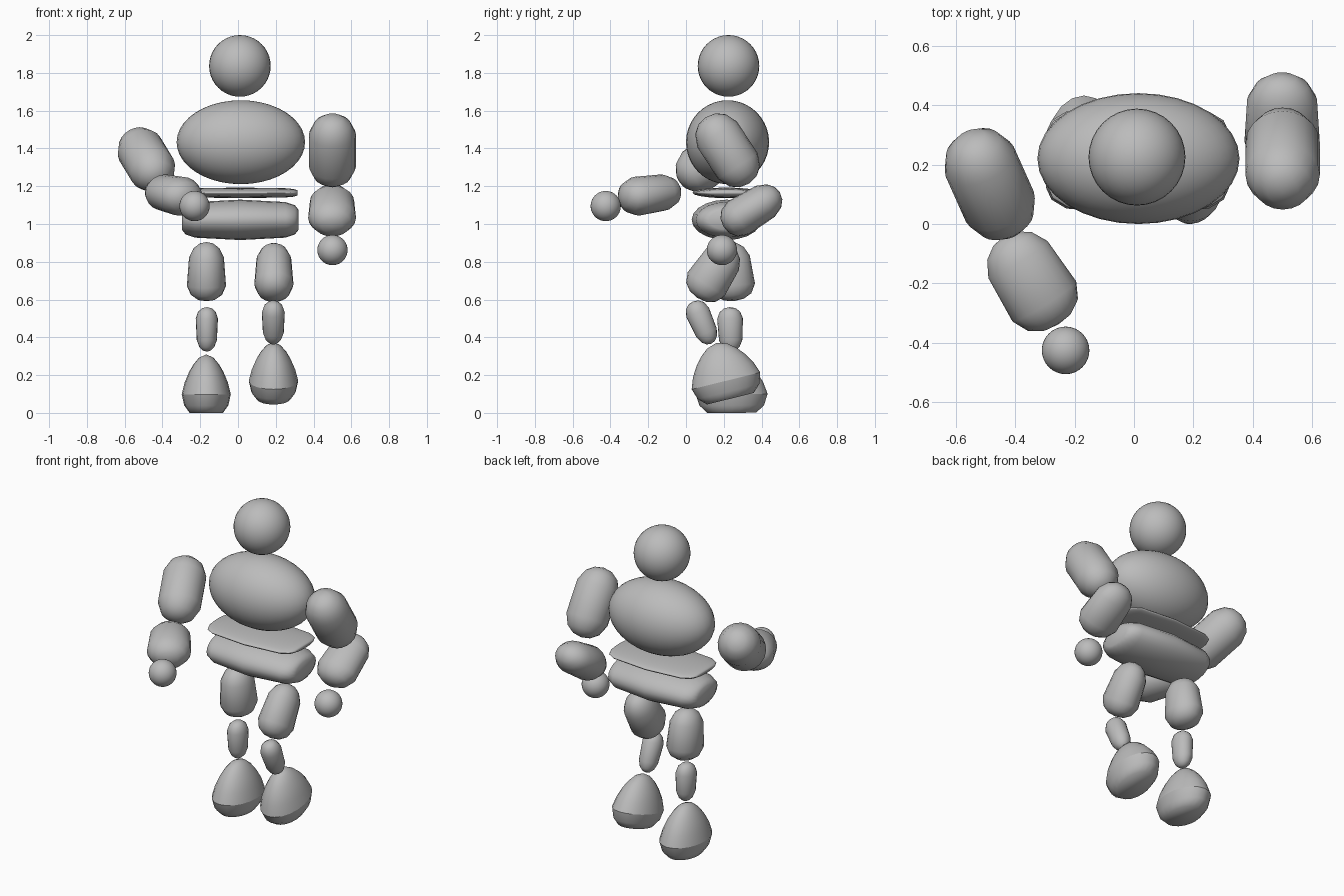
import bpy, bmesh, math
from mathutils import Vector

cube = bpy.data.objects.get("Cube")
if cube:
    bpy.data.objects.remove(cube, do_unlink=True)

grey = bpy.data.materials.new("plain_grey")
grey.use_nodes = True
COLOUR = (0.5, 0.5, 0.5, 1)
grey.diffuse_color = COLOUR
grey.node_tree.nodes["Principled BSDF"].inputs["Base Color"].default_value = COLOUR


def finish(obj, angle):
    obj.data.materials.append(grey)
    bpy.ops.object.select_all(action="DESELECT")
    obj.select_set(True)
    bpy.context.view_layer.objects.active = obj
    bpy.ops.object.shade_smooth_by_angle(angle=math.radians(angle))


def ball(name, centre, radii):
    bpy.ops.mesh.primitive_uv_sphere_add(segments=32, ring_count=20, location=centre)
    obj = bpy.context.object
    obj.name = name
    obj.scale = radii
    finish(obj, 40)


def lathe(name, profile, centre, axis, size, taper=0, segments=20, angle=55):
    """Spin (height, radius) pairs round the axis; taper widens the far end."""
    bm = bmesh.new()
    rings = []
    for h, r in profile:
        r *= 1 + taper * h
        count = segments if r > 0 else 1
        rings.append([bm.verts.new((r * math.cos(math.tau * i / segments),
                                    r * math.sin(math.tau * i / segments), h))
                      for i in range(count)])
    for a, b in zip(rings, rings[1:]):
        for i in range(segments):
            j = (i + 1) % segments
            quad = [a[i % len(a)], a[j % len(a)], b[j % len(b)], b[i % len(b)]]
            bm.faces.new(list(dict.fromkeys(quad)))
    for ring in (rings[0], rings[-1]):
        if len(ring) > 1:
            bm.faces.new(ring)
    bmesh.ops.recalc_face_normals(bm, faces=bm.faces)
    mesh = bpy.data.meshes.new(name)
    bm.to_mesh(mesh)
    bm.free()
    obj = bpy.data.objects.new(name, mesh)
    bpy.context.collection.objects.link(obj)
    obj.location = centre
    obj.rotation_euler = Vector(axis).to_track_quat("Z", "Y").to_euler()
    obj.scale = size
    finish(obj, angle)


# Blunt capsule for the limbs, barrel for the waist, cut egg for the feet
END = [(0.48, 1), (0.79, 0.77), (0.95, 0.42), (1, 0)]
CAPSULE = [(-h, r) for h, r in reversed(END)] + END
BARREL = [(-1, 0.5), (-0.94, 0.72), (-0.78, 0.88), (0, 1),
          (0.78, 0.88), (0.94, 0.72), (1, 0.5)]
EGG = [(0, 0.68), (0.13, 0.9), (0.32, 1), (0.52, 0.88),
       (0.7, 0.7), (0.83, 0.52), (0.94, 0.3), (1, 0)]

# Head and torso
ball("head", (0.01, 0.225, 1.837), (0.163,) * 3)
ball("chest", (0.015, 0.22, 1.433), (0.34, 0.22, 0.222))
lathe("waist_plate", BARREL, (0.012, 0.215, 1.165), (1, 0, 0), (0.18, 0.028, 0.303))
lathe("hips", BARREL, (0.012, 0.215, 1.022), (1, 0, 0), (0.185, 0.107, 0.308))

# Left arm hangs down, right arm reaches forward
lathe("left_upper_arm", CAPSULE, (0.5, 0.22, 1.39), (0, 0.55, -0.84), (0.125, 0.125, 0.21))
lathe("left_forearm", CAPSULE, (0.498, 0.348, 1.076), (0, -0.85, -0.52),
      (0.122, 0.1, 0.175), 0.08)
ball("left_hand", (0.5, 0.19, 0.862), (0.08,) * 3)
lathe("right_upper_arm", CAPSULE, (-0.485, 0.134, 1.34), (0.34, -0.76, -0.56),
      (0.125, 0.125, 0.21))
lathe("right_forearm", CAPSULE, (-0.346, -0.19, 1.157), (0.53, -0.84, -0.12),
      (0.122, 0.1, 0.175), 0.08)
ball("right_hand", (-0.23, -0.425, 1.095), (0.08,) * 3)

# Legs: the left one is lifted with its knee forward
lathe("left_thigh", CAPSULE, (0.19, 0.15, 0.747), (0, -0.55, -0.83), (0.098, 0.11, 0.165), 0.12)
lathe("left_shin", CAPSULE, (0.187, 0.085, 0.478), (0, 0.4, -0.92), (0.058, 0.062, 0.122), -0.1)
lathe("left_foot", EGG, (0.188, 0.235, 0.075), (0, -0.24, 0.97), (0.131, 0.187, 0.305))
lathe("right_thigh", CAPSULE, (-0.167, 0.24, 0.748), (0, 0.1, -1), (0.098, 0.112, 0.157), 0.12)
lathe("right_shin", CAPSULE, (-0.165, 0.235, 0.442), (0, 0.03, -1), (0.056, 0.065, 0.118), -0.1)
lathe("right_foot", EGG, (-0.168, 0.243, 0), (0, -0.01, 1), (0.13, 0.19, 0.31))
